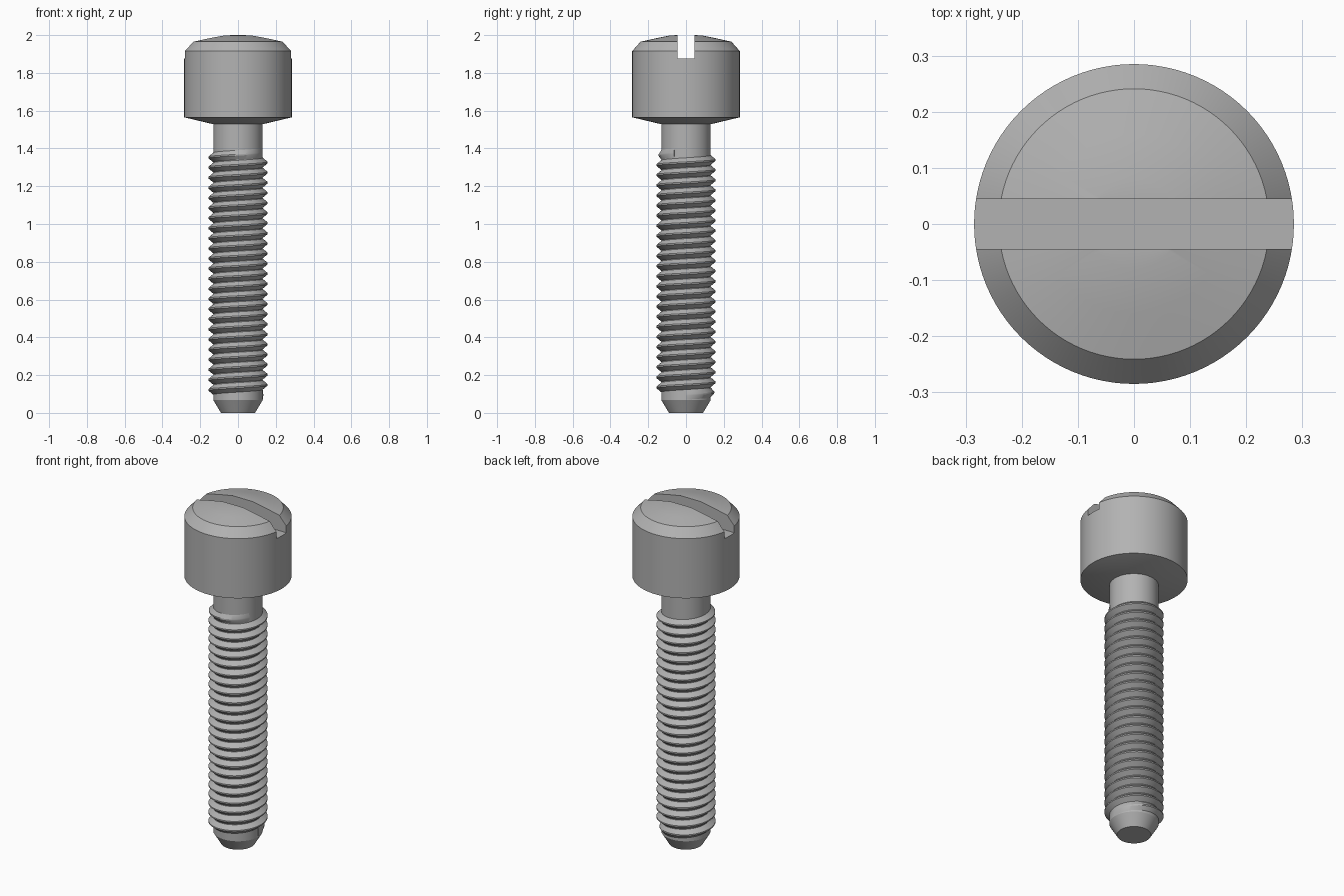
import bpy, bmesh, math

cube = bpy.data.objects.get("Cube")
if cube:
    bpy.data.objects.remove(cube, do_unlink=True)

# One plain steel colour
steel = bpy.data.materials.new("grey steel")
steel.use_nodes = True
COLOR = (0.45, 0.45, 0.45, 1)
steel.diffuse_color = COLOR
steel.node_tree.nodes["Principled BSDF"].inputs["Base Color"].default_value = COLOR


def make_object(name, bm):
    bmesh.ops.recalc_face_normals(bm, faces=bm.faces)
    mesh = bpy.data.meshes.new(name)
    bm.to_mesh(mesh)
    bm.free()
    mesh.materials.append(steel)
    obj = bpy.data.objects.new(name, mesh)
    bpy.context.collection.objects.link(obj)
    return obj


def select(obj):
    bpy.ops.object.select_all(action="DESELECT")
    obj.select_set(True)
    bpy.context.view_layer.objects.active = obj


def lathe(name, profile, steps=96):
    """Spin (radius, height) points around the z axis; both ends are capped."""
    bm = bmesh.new()
    rings = []
    for r, z in profile:
        rings.append([bm.verts.new((r * math.cos(a), r * math.sin(a), z))
                      for a in (math.tau * i / steps for i in range(steps))])
    for low, high in zip(rings, rings[1:]):
        for i in range(steps):
            j = (i + 1) % steps
            bm.faces.new((low[i], low[j], high[j], high[i]))
    bm.faces.new(rings[0])
    bm.faces.new(rings[-1])
    return make_object(name, bm)


def helix(name, bottom, top, pitch, root, crest, steps=64):
    """Sweep a V-shaped ridge up a right-hand helix, fading out at both ends."""
    bm = bmesh.new()
    half, flat = pitch * 0.47, pitch * 0.07
    count = round((top - bottom) / pitch * steps)
    rows = []
    for i in range(count + 1):
        a = math.tau * i / steps
        z = bottom + pitch * i / steps
        fade = min(1, 0.1 + i / (steps * 0.4), 0.1 + (count - i) / (steps * 0.4))
        tip = root + (crest - root) * fade
        section = ((root - 0.012, -half), (root, -half), (tip, -flat),
                   (tip, flat), (root, half), (root - 0.012, half))
        rows.append([bm.verts.new((r * math.cos(a), r * math.sin(a), z + dz))
                     for r, dz in section])
    for low, high in zip(rows, rows[1:]):
        for k in range(len(low)):
            n = (k + 1) % len(low)
            bm.faces.new((low[k], low[n], high[n], high[k]))
    bm.faces.new(rows[0])
    bm.faces.new(rows[-1])
    return make_object(name, bm)


# Domed head with bevelled rim and conical underside
head = lathe("head", [(0.11, 1.528), (0.13, 1.528), (0.285, 1.565), (0.285, 1.915),
                      (0.241, 1.965), (0.16, 1.983), (0.08, 1.999), (0.01, 2.0)])

# Screwdriver slot cut across the head
bm = bmesh.new()
bmesh.ops.create_cube(bm, size=1)
bmesh.ops.scale(bm, vec=(1, 0.09, 0.25), verts=bm.verts)
bmesh.ops.translate(bm, vec=(0, 0, 2.0), verts=bm.verts)
cutter = make_object("slot_cutter", bm)
cutter.hide_render = True
select(head)
slot = head.modifiers.new("slot", "BOOLEAN")
slot.operation = "DIFFERENCE"
slot.solver = "EXACT"
slot.object = cutter
bpy.ops.object.modifier_apply(modifier=slot.name)
bpy.data.objects.remove(cutter, do_unlink=True)

# Plain shank with tapered tip, and the thread around it
shank = lathe("shank", [(0.09, 0), (0.131, 0.068), (0.131, 1.54)])
thread = helix("thread", 0.095, 1.375, 0.0535, 0.131, 0.157)

for obj in (head, shank, thread):
    select(obj)
    bpy.ops.object.shade_smooth_by_angle(angle=math.radians(25))
